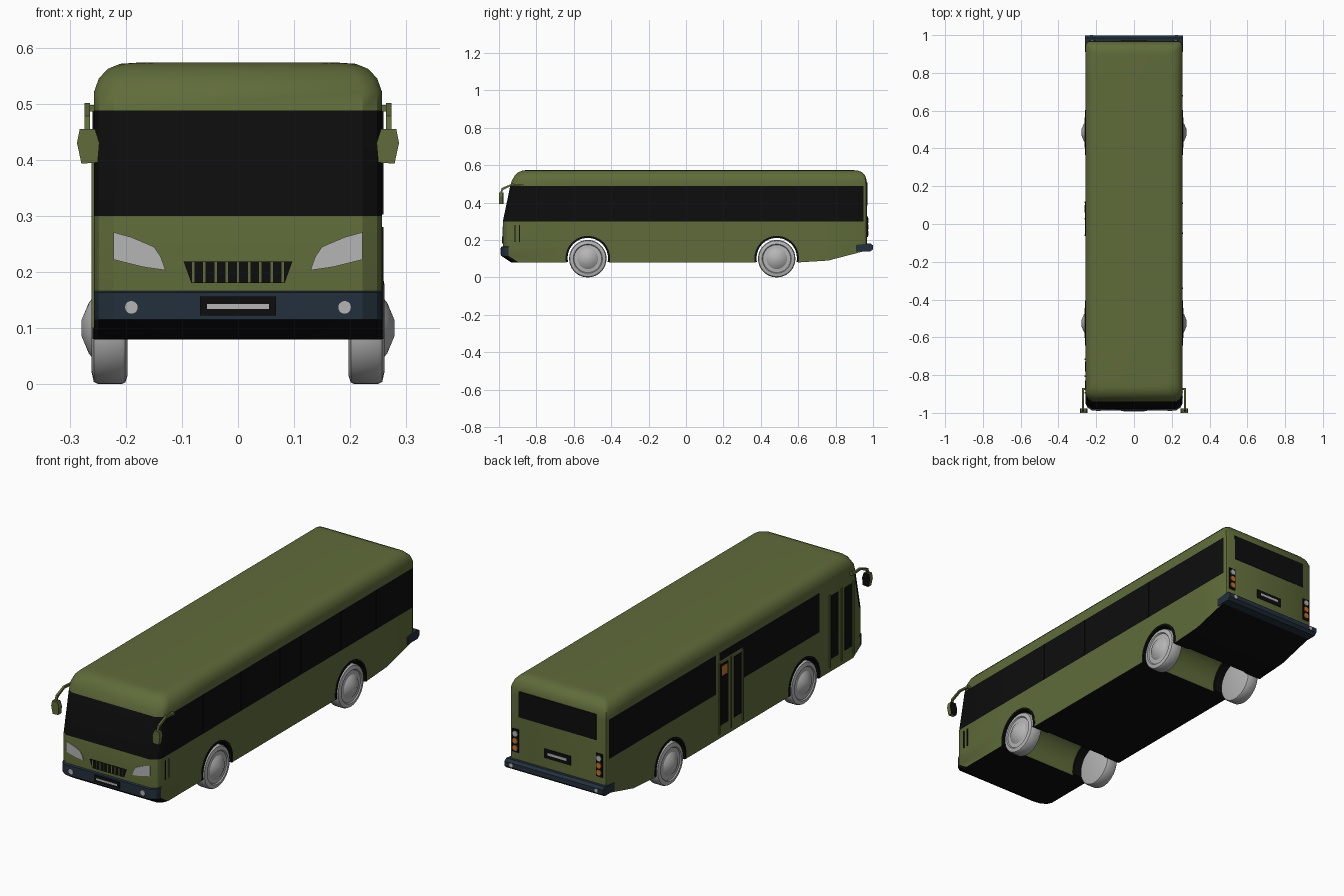
import bpy, bmesh, math

if "Cube" in bpy.data.objects:
    bpy.data.objects.remove(bpy.data.objects["Cube"])

def material(name, rgb):
    m = bpy.data.materials.new(name)
    m.diffuse_color = (*rgb, 1)
    m.use_nodes = True
    m.node_tree.nodes["Principled BSDF"].inputs["Base Color"].default_value = m.diffuse_color
    return m

GREEN = material("olive paint", (0.115, 0.148, 0.042))
BLACK = material("black glass", (0.004, 0.004, 0.004))
NAVY = material("navy bumper", (0.017, 0.029, 0.045))
GREY = material("light grey", (0.46, 0.46, 0.46))
ORANGE = material("orange lamp", (0.6, 0.17, 0.025))

def finish(bm, name, mats, smooth=None):
    bmesh.ops.recalc_face_normals(bm, faces=bm.faces[:])
    me = bpy.data.meshes.new(name)
    bm.to_mesh(me)
    bm.free()
    for m in mats:
        me.materials.append(m)
    ob = bpy.data.objects.new(name, me)
    bpy.context.collection.objects.link(ob)
    if smooth:
        bpy.ops.object.select_all(action='DESELECT')
        bpy.context.view_layer.objects.active = ob
        ob.select_set(True)
        bpy.ops.object.shade_smooth_by_angle(angle=math.radians(smooth))
    return ob

def panel(name, axis, pts, d0, d1, mat, smooth=None):
    """Extrude a 2D outline along x (points are y,z) or y (points are x,z)."""
    place = (lambda u, v, d: (d, u, v)) if axis == 'x' else (lambda u, v, d: (u, d, v))
    bm = bmesh.new()
    a = [bm.verts.new(place(u, v, d0)) for u, v in pts]
    b = [bm.verts.new(place(u, v, d1)) for u, v in pts]
    bm.faces.new(a)
    bm.faces.new(b[::-1])
    n = len(pts)
    for i in range(n):
        bm.faces.new((a[i], a[(i + 1) % n], b[(i + 1) % n], b[i]))
    return finish(bm, name, [mat], smooth)

def rect(u0, u1, v0, v1):
    return [(u0, v0), (u1, v0), (u1, v1), (u0, v1)]

def arc(cy, cz, r, a0, a1, n):
    return [(cy + r * math.cos(math.radians(a0 + (a1 - a0) * i / n)),
             cz + r * math.sin(math.radians(a0 + (a1 - a0) * i / n))) for i in range(n + 1)]

# Body shell: stacked outlines (height, half width, front y, rear y)
LEVELS = [(0.08, 0.257, -0.935, 0.968), (0.115, 0.257, -0.988, 0.968),
          (0.163, 0.257, -0.988, 0.968), (0.166, 0.257, -0.979, 0.968),
          (0.30, 0.257, -0.979, 0.968), (0.488, 0.257, -0.94, 0.968),
          (0.52, 0.257, -0.93, 0.966), (0.545, 0.248, -0.915, 0.957),
          (0.562, 0.232, -0.897, 0.942), (0.571, 0.21, -0.875, 0.92),
          (0.573, 0.18, -0.86, 0.90)]
SIDE_Y = [-0.64, -0.06, 0.14, 0.60, 0.76]

def floor_height(y):
    if y < 0.60:
        return 0.08
    return 0.08 + 0.0625 * (y - 0.60) if y < 0.76 else 0.09 + 0.26 * (y - 0.76)

bm = bmesh.new()
rings = []
for z, w, yf, yr in LEVELS:
    half = [(w - 0.035, yf), (w - 0.009, yf + 0.018), (w, yf + 0.04)]
    half += [(w, y) for y in SIDE_Y]
    half += [(w, yr - 0.02), (w - 0.006, yr - 0.006), (w - 0.02, yr)]
    outline = half + [(-x, y) for x, y in reversed(half)]
    ring = []
    for x, y in outline:
        f = floor_height(y)
        zz = f + (z - 0.08) / 0.22 * (0.30 - f) if z < 0.30 else z
        ring.append(bm.verts.new((x, y, zz)))
    rings.append(ring)
N = len(rings[0])
for k in range(len(rings) - 1):
    for i in range(N):
        j = (i + 1) % N
        f = bm.faces.new((rings[k][i], rings[k][j], rings[k + 1][j], rings[k + 1][i]))
        c = f.calc_center_median()
        if k == 4:                       # window band
            right = c.x > 0.2 and c.y < 0.955
            left = c.x < -0.2 and (-0.64 < c.y < -0.06 or 0.14 < c.y < 0.955)
            f.material_index = int(c.y < -0.9 or right or left)
        elif c.y < -0.9 and k < 3:       # front bumper
            f.material_index = 1 if k == 0 else 2
for ring, idx in ((rings[0], 1), (rings[-1], 0)):   # underside and roof
    for i in range(N // 2 - 1):
        bm.faces.new((ring[i], ring[i + 1], ring[N - 2 - i], ring[N - 1 - i])).material_index = idx
body = finish(bm, "bus_body", [GREEN, BLACK, NAVY])

# Wheel arches cut right through the body
AXLES = {"front": -0.525, "rear": 0.485}
for cy in AXLES.values():
    cutter = panel("arch_cutter", 'x', arc(cy, 0.103, 0.118, 0, 352.5, 47), -0.4, 0.4, GREEN)
    cutter.hide_render = True
    for m in (BLACK, NAVY):
        cutter.data.materials.append(m)
    mod = body.modifiers.new("arch", 'BOOLEAN')
    mod.operation, mod.solver, mod.object = 'DIFFERENCE', 'EXACT', cutter
    bpy.context.view_layer.objects.active = body
    bpy.ops.object.modifier_apply(modifier=mod.name)
    bpy.data.objects.remove(cutter)
bpy.ops.object.select_all(action='DESELECT')
body.select_set(True)
bpy.context.view_layer.objects.active = body
bpy.ops.object.shade_smooth_by_angle(angle=math.radians(32))

# Wheels (turned profile of x, radius) and black arch liners
TYRE = [(0.197, 0.0), (0.197, 0.085), (0.201, 0.097), (0.207, 0.1), (0.249, 0.1), (0.257, 0.096),
        (0.261, 0.078), (0.256, 0.074), (0.258, 0.055), (0.266, 0.045), (0.279, 0.014), (0.279, 0.0)]
SEG = 36
for s, side in ((1, "right"), (-1, "left")):
    for end, cy in AXLES.items():
        bm = bmesh.new()
        rows = []
        for x, r in TYRE:
            n = SEG if r else 1
            rows.append([bm.verts.new((s * x, cy + r * math.cos(2 * math.pi * i / SEG),
                                       0.1 + r * math.sin(2 * math.pi * i / SEG))) for i in range(n)])
        for a, b in zip(rows, rows[1:]):
            for i in range(SEG):
                quad = [a[i % len(a)], a[(i + 1) % len(a)], b[(i + 1) % len(b)], b[i % len(b)]]
                bm.faces.new(list(dict.fromkeys(quad)))
        finish(bm, f"{end}_{side}_wheel", [GREY], 30)
        ring = arc(cy, 0.103, 0.119, -11, 191, 28) + arc(cy, 0.103, 0.108, 191, -11, 28)
        panel(f"{end}_{side}_arch_liner", 'x', ring, s * 0.17, s * 0.259, BLACK, 30)

# Front face: headlights, fog lamps, mirrors
for s, side in ((1, "right"), (-1, "left")):
    lamp = [(0.222, 0.271), (0.19, 0.262), (0.15, 0.245), (0.138, 0.228),
            (0.129, 0.203), (0.17, 0.209), (0.222, 0.222)]
    panel(f"{side}_headlight", 'y', [(s * x, z) for x, z in lamp], -0.975, -0.982, GREY)
    panel(f"{side}_fog_lamp", 'y', arc(s * 0.19, 0.137, 0.012, 0, 345, 23), -0.985, -0.991, GREY)
    arm = [(-0.87, 0.497), (-0.93, 0.501), (-0.985, 0.478), (-0.994, 0.45),
           (-0.985, 0.45), (-0.978, 0.468), (-0.93, 0.491), (-0.87, 0.487)]
    panel(f"{side}_mirror_arm", 'x', arm, s * 0.264, s * 0.274, GREEN)
    panel(f"{side}_mirror_mount", 'x', rect(-0.88, -0.868, 0.486, 0.498), s * 0.25, s * 0.274, GREEN)
    shell = [(0.25, 0.395), (0.279, 0.393), (0.287, 0.43), (0.282, 0.455), (0.255, 0.455), (0.247, 0.43)]
    panel(f"{side}_mirror", 'y', [(s * x, z) for x, z in shell], -1.0, -0.98, GREEN)
    panel(f"{side}_mirror_glass", 'y', [(s * x, z) for x, z in shell], -0.98, -0.976, BLACK)

# Grille with green bars, and front plate
panel("grille", 'y', [(-0.097, 0.219), (0.097, 0.219), (0.083, 0.18), (-0.083, 0.18)], -0.975, -0.982, BLACK)
for i in range(9):
    x = -0.08 + 0.02 * i
    panel("grille_bar", 'y', rect(x - 0.0022, x + 0.0022, 0.181, 0.218), -0.98, -0.984, GREEN)
panel("front_plate", 'y', rect(-0.068, 0.068, 0.122, 0.156), -0.985, -0.991, BLACK)
panel("front_plate_strip", 'y', rect(-0.055, 0.055, 0.134, 0.143), -0.989, -0.992, GREY)

# Rear face: window, lamp clusters, plate, bumper
panel("rear_window", 'y', rect(-0.205, 0.205, 0.385, 0.508), 0.96, 0.970, BLACK)
panel("rear_plate", 'y', rect(-0.07, 0.07, 0.228, 0.272), 0.96, 0.971, BLACK)
panel("rear_plate_strip", 'y', rect(-0.05, 0.05, 0.245, 0.257), 0.965, 0.973, GREY)
bumper = [(0.91, 0.138), (0.91, 0.174), (0.985, 0.182), (0.999, 0.172), (0.999, 0.15), (0.985, 0.138)]
panel("rear_bumper", 'x', bumper, -0.26, 0.26, NAVY)
for s in (1, -1):
    panel("rear_lamp_housing", 'y', rect(s * 0.204, s * 0.238, 0.215, 0.325), 0.96, 0.972, BLACK)
    for z, m in ((0.304, GREY), (0.27, ORANGE), (0.236, ORANGE)):
        panel("rear_lamp", 'y', arc(s * 0.221, z, 0.013, 0, 345, 23), 0.966, 0.976, m)
    panel("rear_reflector", 'y', arc(s * 0.225, 0.161, 0.009, 0, 342, 19), 0.992, 1.0, GREY)

# Right side: window dividers and front vents
for y in (-0.63, -0.34, -0.05, 0.11, 0.41, 0.68):
    panel("window_divider", 'x', rect(y - 0.004, y + 0.004, 0.302, 0.486), 0.255, 0.259, BLACK)
for y in (-0.915, -0.89):
    panel("side_vent", 'x', rect(y - 0.003, y + 0.003, 0.19, 0.28), 0.254, 0.259, BLACK)

# Left side: middle and front doors, each with two tall panes
for name, yc, top in (("middle_door", 0.028, 0.44), ("front_door", -0.805, 0.45)):
    for dy in (-0.05, 0.05):
        panel(f"{name}_pane", 'x', rect(yc + dy - 0.027, yc + dy + 0.027, 0.14, top - 0.01), -0.254, -0.259, BLACK)
    for dy in (-0.088, 0, 0.088):
        panel(f"{name}_rail", 'x', rect(yc + dy - 0.004, yc + dy + 0.004, 0.1, top), -0.254, -0.261, GREEN)
panel("middle_door_transom", 'x', rect(-0.06, 0.116, 0.45, 0.487), -0.254, -0.259, BLACK)
panel("door_lamp", 'x', rect(0.06, 0.1, 0.375, 0.42), -0.255, -0.261, ORANGE)
